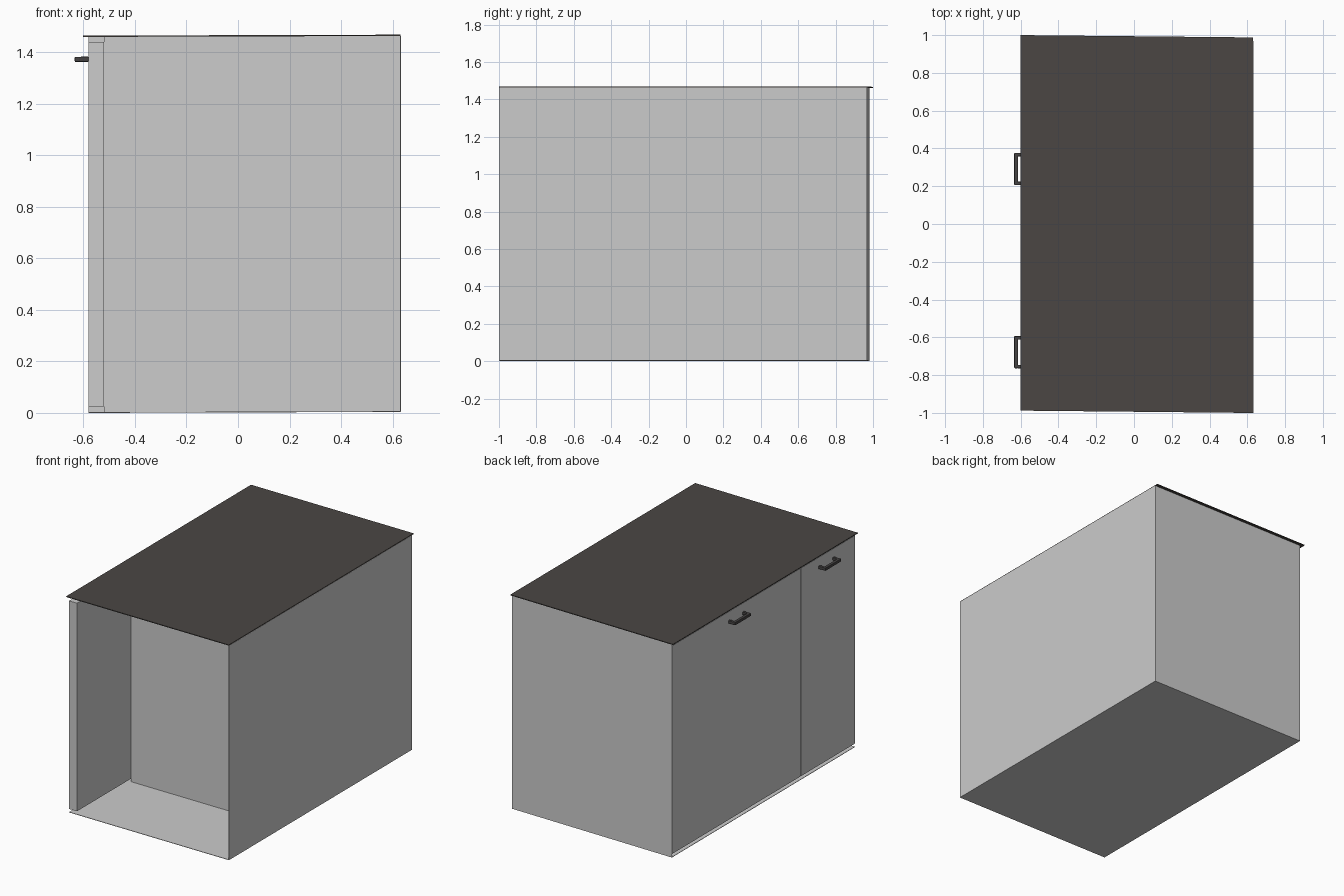
import bpy
import bmesh
from mathutils import Matrix, Vector

cube = bpy.data.objects.get("Cube")
if cube:
    bpy.data.objects.remove(cube, do_unlink=True)


def material(name, rgb):
    mat = bpy.data.materials.new(name)
    mat.use_nodes = True
    mat.diffuse_color = (*rgb, 1)
    mat.node_tree.nodes["Principled BSDF"].inputs["Base Color"].default_value = (*rgb, 1)
    return mat


GREY = material("light grey panel", (0.6, 0.6, 0.6))
DARK = material("dark brown worktop", (0.07, 0.062, 0.057))
METAL = material("dark grey metal", (0.06, 0.056, 0.056))

# The whole unit leans very slightly out of square
SKEW = Matrix.Identity(4)
SKEW[1][0] = -0.01
SKEW[2][0] = 0.003
SKEW[2][3] = 0.0018


def add_box(bm, lo, hi):
    lo, hi = Vector(lo), Vector(hi)
    size = Matrix.Diagonal((*(hi - lo), 1))
    bmesh.ops.create_cube(bm, size=1, matrix=SKEW @ Matrix.Translation((lo + hi) / 2) @ size)


def part(name, mat, boxes):
    bm = bmesh.new()
    for lo, hi in boxes:
        add_box(bm, lo, hi)
    mesh = bpy.data.meshes.new(name)
    bm.to_mesh(mesh)
    bm.free()
    mesh.materials.append(mat)
    obj = bpy.data.objects.new(name, mesh)
    bpy.context.collection.objects.link(obj)
    return obj


# Overall limits of the cabinet body
LEFT, RIGHT = 0.632, -0.58
FRONT, BACK = -0.994, 0.974
TOP = 1.46
T = 0.003            # sheet thickness
DOOR_IN = -0.52      # inner face of the doors
SPLIT = -0.412       # partition and door joint

# Thin carcass sheets, open at the front end
part("floor_panel", GREY, [((RIGHT, FRONT, 0), (LEFT, BACK, T))])
part("left_side_panel", GREY, [((LEFT - T, FRONT, T), (LEFT, BACK, TOP))])
part("back_panel", GREY, [((RIGHT, BACK - T, T), (LEFT - T, BACK, TOP))])
part("partition_panel", GREY, [((DOOR_IN, SPLIT, T), (LEFT - T, SPLIT + T, TOP))])

# Two doors with a narrow joint between them
for name, y0, y1 in (("small_door", FRONT, SPLIT - 0.003),
                     ("large_door", SPLIT + 0.003, BACK - T)):
    part(name, GREY, [((RIGHT, y0, 0.024), (DOOR_IN, y1, 1.44))])

# Worktop overhanging the doors and the back
part("worktop", DARK, [((-0.602, FRONT, TOP), (LEFT - 0.001, 0.994, TOP + 0.005))])

# Bow handles: a bar on two short legs
for name, y in (("small_door_handle", -0.685), ("large_door_handle", 0.285)):
    z0, z1 = 1.363, 1.383
    legs = [((-0.618, y + s - 0.009, z0), (RIGHT, y + s + 0.009, z1)) for s in (-0.076, 0.076)]
    bar = ((-0.634, y - 0.085, z0), (-0.614, y + 0.085, z1))
    handle = part(name, METAL, legs + [bar])
    bevel = handle.modifiers.new("soft_edges", "BEVEL")
    bevel.width = 0.003
    bevel.segments = 2
